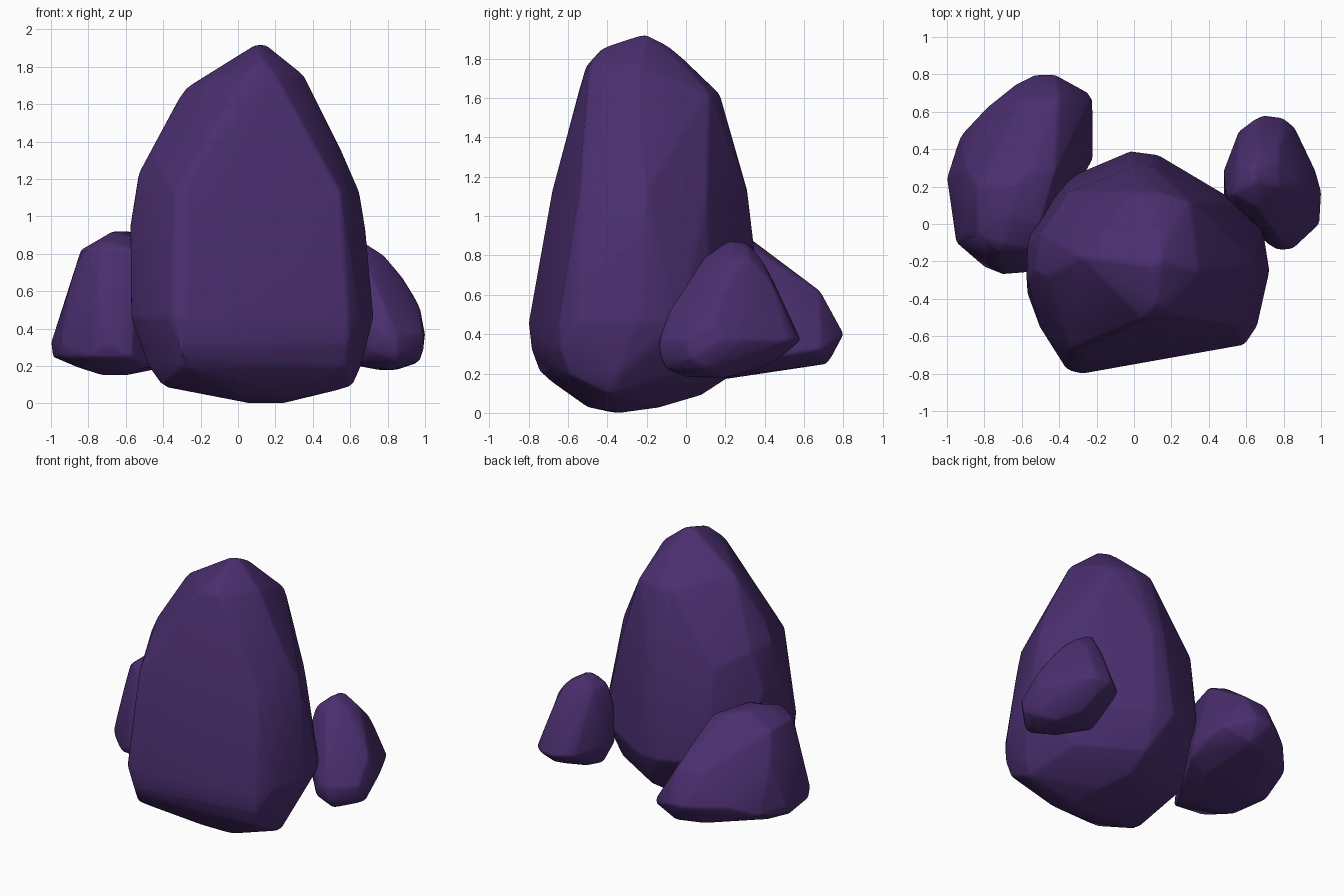
import bpy, bmesh, math

mat = bpy.data.materials.new("dark purple stone")
mat.diffuse_color = (0.070, 0.028, 0.160, 1)


def rock(name, levels, bevel):
    """Chiselled boulder: convex hull of a few corner points given per height."""
    bm = bmesh.new()
    for z, pts in levels:
        for x, y in pts:
            bm.verts.new((x, y, z))
    res = bmesh.ops.convex_hull(bm, input=bm.verts)
    junk = {v for v in res["geom_interior"] + res["geom_unused"]
            if isinstance(v, bmesh.types.BMVert)}
    bmesh.ops.delete(bm, geom=list(junk), context='VERTS')
    # merge nearly coplanar facets, then soften the corners
    bmesh.ops.dissolve_limit(bm, angle_limit=math.radians(5), verts=bm.verts, edges=bm.edges)
    bmesh.ops.recalc_face_normals(bm, faces=bm.faces)
    me = bpy.data.meshes.new(name)
    bm.to_mesh(me)
    bm.free()
    ob = bpy.data.objects.new(name, me)
    bpy.context.collection.objects.link(ob)
    me.materials.append(mat)
    b = ob.modifiers.new("soft edges", 'BEVEL')
    b.width, b.segments, b.angle_limit = bevel, 2, math.radians(12)
    for o in bpy.context.selected_objects:
        o.select_set(False)
    ob.select_set(True)
    bpy.context.view_layer.objects.active = ob
    bpy.ops.object.shade_smooth_by_angle(angle=math.radians(60))
    return ob


# tall central boulder
rock("main_boulder", [
    (0.00, [(0.06, -0.36), (0.24, -0.34)]),
    (0.03, [(0.05, -0.5), (0.3, -0.5), (0.2, -0.12)]),
    (0.09, [(-0.4, -0.45), (0.61, -0.38), (0.1, 0.08), (-0.3, -0.1)]),
    (0.20, [(-0.3, -0.74), (0.58, -0.6), (0.66, -0.35), (-0.48, -0.4), (0.1, 0.25), (-0.42, 0.0), (0.52, 0.0)]),
    (0.32, [(-0.3, -0.785), (0.59, -0.64)]),
    (0.46, [(-0.57, -0.37), (-0.57, -0.1), (-0.5, 0.1), (-0.35, 0.25), (-0.02, 0.39), (0.13, 0.37),
            (0.55, 0.12), (0.69, -0.03), (0.725, -0.25), (0.66, -0.54), (0.59, -0.645),
            (-0.28, -0.80), (-0.36, -0.78), (-0.5, -0.56)]),
    (0.95, [(-0.575, -0.3), (-0.57, -0.1), (0.68, -0.22)]),
    (1.13, [(-0.34, -0.67), (-0.28, -0.68), (0.55, -0.54), (0.65, -0.2), (0.0, 0.31), (0.1, 0.31), (-0.35, 0.17), (0.46, 0.11)]),
    (1.23, [(-0.53, -0.25), (-0.5, -0.05)]),
    (1.36, [(-0.46, -0.28), (0.55, -0.25)]),
    (1.62, [(0.0, 0.17), (0.14, 0.17), (0.3, 0.12), (-0.32, -0.15)]),
    (1.69, [(-0.28, -0.18)]),
    (1.76, [(0.04, -0.51), (0.2, -0.49), (0.35, -0.25), (-0.16, -0.2)]),
    (1.86, [(0.12, -0.42), (0.13, -0.08)]),
    (1.92, [(0.09, -0.22), (0.15, -0.2)]),
], 0.022)

# boulder behind on the left
rock("left_boulder", [
    (0.15, [(-0.72, 0.0), (-0.6, 0.05)]),
    (0.19, [(-0.84, -0.05), (-0.5, -0.15), (-0.4, 0.25), (-0.85, 0.25)]),
    (0.25, [(-0.99, 0.2), (-0.95, -0.08), (-0.8, -0.23), (-0.57, -0.26), (-0.24, 0.32), (-0.6, 0.66), (-0.42, 0.72)]),
    (0.32, [(-1.0, 0.25), (-0.93, 0.47), (-0.95, -0.1), (-0.7, -0.27), (-0.22, 0.69), (-0.22, 0.35)]),
    (0.40, [(-0.78, 0.63), (-0.63, 0.75), (-0.53, 0.80), (-0.42, 0.80)]),
    (0.62, [(-0.90, 0.3), (-0.9, -0.05), (-0.75, -0.2), (-0.6, 0.66), (-0.4, 0.68)]),
    (0.82, [(-0.84, 0.2), (-0.84, -0.06), (-0.72, -0.15), (-0.55, -0.14)]),
    (0.87, [(-0.5, 0.0), (-0.42, 0.28), (-0.7, -0.1)]),
    (0.92, [(-0.67, 0.05), (-0.66, 0.2), (-0.57, 0.28)]),
], 0.02)

# small boulder on the right
rock("right_boulder", [
    (0.18, [(0.82, 0.0), (0.75, 0.2), (0.85, 0.2)]),
    (0.22, [(0.97, 0.1), (0.67, 0.0), (0.85, -0.1), (0.54, 0.2), (0.6, 0.3), (0.75, 0.36)]),
    (0.28, [(0.99, 0.02), (0.85, -0.13), (0.72, -0.11), (0.75, 0.48)]),
    (0.37, [(0.48, 0.29), (0.48, 0.15), (0.56, 0.50), (0.64, 0.56), (0.69, 0.585), (0.80, 0.57),
            (0.86, 0.52), (0.97, 0.29), (1.0, 0.18), (0.99, 0.0), (0.85, -0.13), (0.77, -0.14)]),
    (0.53, [(0.97, 0.15), (0.78, -0.08), (0.55, 0.04)]),
    (0.66, [(0.89, 0.22), (0.72, 0.0), (0.66, 0.45), (0.78, 0.44), (0.52, 0.3), (0.49, 0.16)]),
    (0.79, [(0.78, 0.2), (0.77, 0.32), (0.66, 0.09), (0.67, 0.38), (0.53, 0.16), (0.55, 0.3)]),
    (0.87, [(0.62, 0.21), (0.66, 0.22), (0.64, 0.31)]),
], 0.018)
